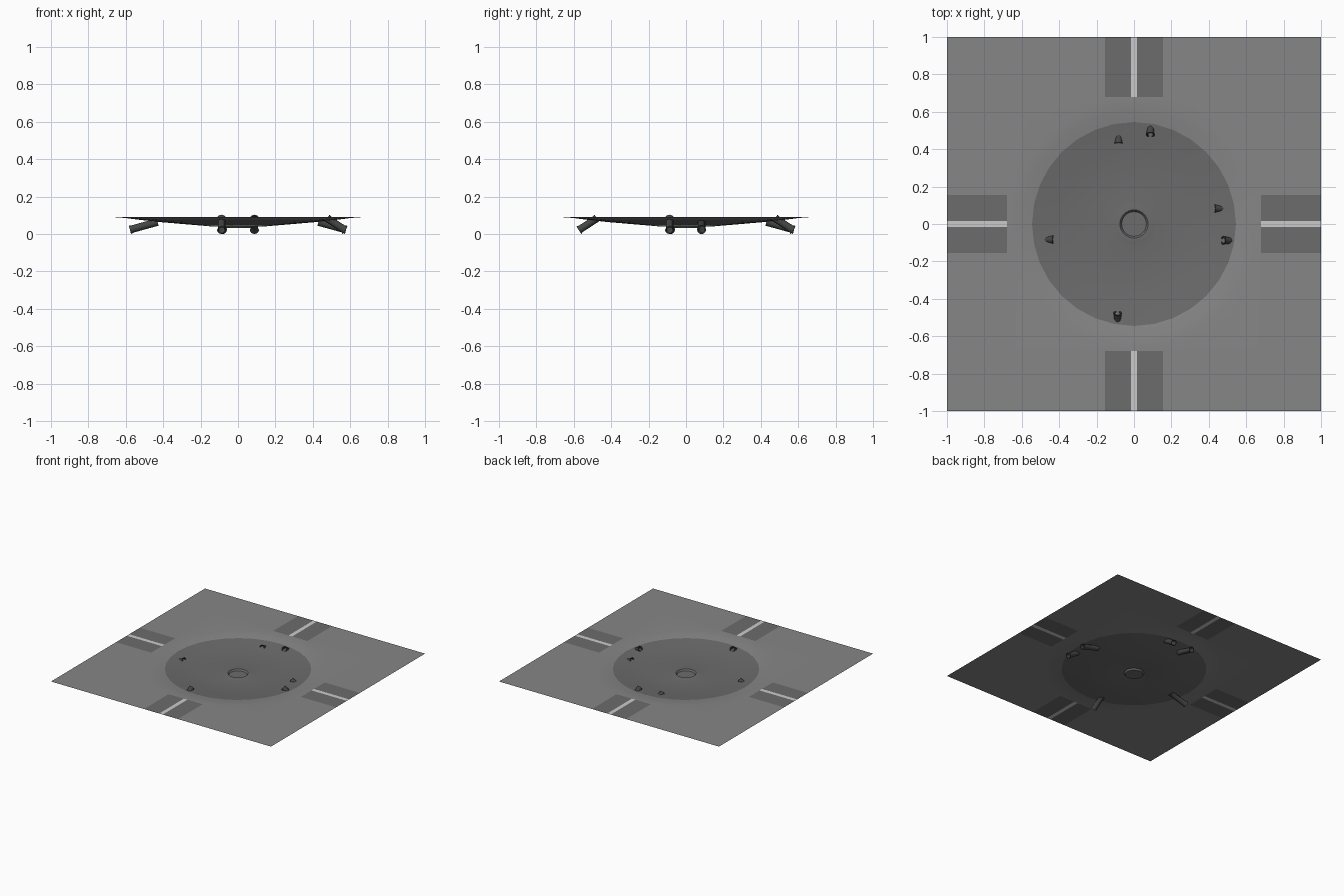
import bpy, bmesh, math
from mathutils import Vector

if "Cube" in bpy.data.objects:
    bpy.data.objects.remove(bpy.data.objects["Cube"])

Z = 0.09      # ground level
S = 0.68      # half size of the central square
N = 32        # sides of the round basin


def mat(name, v):
    m = bpy.data.materials.new(name)
    m.diffuse_color = (v, v, v, 1)
    m.use_nodes = True
    m.node_tree.nodes["Principled BSDF"].inputs["Base Color"].default_value = m.diffuse_color
    return m


GROUND, ROAD = mat("ground_grey", 0.24), mat("road_grey", 0.15)
LINE, BASIN, PIPE = mat("line_grey", 0.55), mat("basin_grey", 0.15), mat("pipe_grey", 0.06)


def finish(name, bm, material, angle=35):
    bmesh.ops.remove_doubles(bm, verts=bm.verts, dist=0.0001)
    me = bpy.data.meshes.new(name)
    bm.to_mesh(me)
    bm.free()
    ob = bpy.data.objects.new(name, me)
    bpy.context.collection.objects.link(ob)
    me.materials.append(material)
    bpy.ops.object.select_all(action='DESELECT')
    ob.select_set(True)
    bpy.context.view_layer.objects.active = ob
    bpy.ops.object.shade_smooth_by_angle(angle=math.radians(angle))
    return ob


def rect(bm, x0, x1, y0, y1):
    bm.faces.new([bm.verts.new(p) for p in
                  ((x0, y0, Z), (x1, y0, Z), (x1, y1, Z), (x0, y1, Z))])


def turn(bm, k):
    for v in bm.verts:
        x, y = v.co.x, v.co.y
        for _ in range(k):
            x, y = -y, x
        v.co.x, v.co.y = x, y


def circle(bm, r, z):
    return [bm.verts.new((r * math.cos(2 * math.pi * i / N),
                          r * math.sin(2 * math.pi * i / N), z)) for i in range(N)]


def bridge(bm, outer, inner):
    n = len(outer)
    for i in range(n):
        j = (i + 1) % n
        bm.faces.new((outer[i], outer[j], inner[j], inner[i]))


# ground: square-to-round collar sloping into the basin
bm = bmesh.new()
ring = []
for i in range(N):
    a = 2 * math.pi * i / N
    c, s = math.cos(a), math.sin(a)
    k = S / max(abs(c), abs(s))
    ring.append(bm.verts.new((c * k, s * k, Z)))
for r, z in ((0.66, Z), (0.605, 0.086), (0.545, 0.078)):
    nxt = circle(bm, r, z)
    bridge(bm, ring, nxt)
    ring = nxt
finish("basin_apron", bm, GROUND)

# ground: four sides with a road and centre line, and four corners
for k in range(4):
    bm = bmesh.new()
    rect(bm, -S, -0.155, -1, -S)
    rect(bm, 0.155, S, -1, -S)
    rect(bm, S, 1, -1, -S)
    turn(bm, k)
    finish(f"ground_{k}", bm, GROUND)
    bm = bmesh.new()
    rect(bm, -0.155, -0.016, -1, -S)
    rect(bm, 0.016, 0.155, -1, -S)
    turn(bm, k)
    finish(f"road_{k}", bm, ROAD)
    bm = bmesh.new()
    rect(bm, -0.016, 0.016, -1, -S)
    turn(bm, k)
    finish(f"road_line_{k}", bm, LINE)

# round basin floor with a drain in the middle
bm = bmesh.new()
ring = circle(bm, 0.545, 0.078)
for r, z in ((0.42, 0.064), (0.125, 0.039), (0.10, 0.044), (0.075, 0.044), (0.066, 0.032)):
    nxt = circle(bm, r, z)
    bridge(bm, ring, nxt)
    ring = nxt
bm.faces.new(ring)
finish("basin_floor", bm, BASIN)


# hollow outlet pipes through the basin wall, flared at both ends
def pipe(name, inner, outer, side, k):
    a, b = Vector((inner[0], side, inner[1])), Vector((outer[0], side, outer[1]))
    d = (b - a).normalized()
    u = Vector((0, 1, 0))
    w = d.cross(u)
    bm = bmesh.new()
    prof = ((0, 0.023), (0.08, 0.020), (0.9, 0.020), (1, 0.024),
            (1, 0.018), (0.5, 0.016), (0, 0.017))
    loops = []
    for t, r in prof:
        c = a.lerp(b, t)
        loops.append([bm.verts.new(c + r * (u * math.cos(q * math.pi / 8) + w * math.sin(q * math.pi / 8)))
                      for q in range(16)])
    for i in range(len(loops)):
        bridge(bm, loops[i], loops[(i + 1) % len(loops)])
    turn(bm, k)
    bmesh.ops.recalc_face_normals(bm, faces=bm.faces)
    finish(name, bm, PIPE)


for k in (0, 1, 2):
    pipe(f"low_pipe_{k}", (0.43, 0.064), (0.578, 0.023), 0.083, k)
for k in (0, 1, 3):
    pipe(f"steep_pipe_{k}", (0.477, 0.084), (0.573, 0.0205), -0.088, k)
